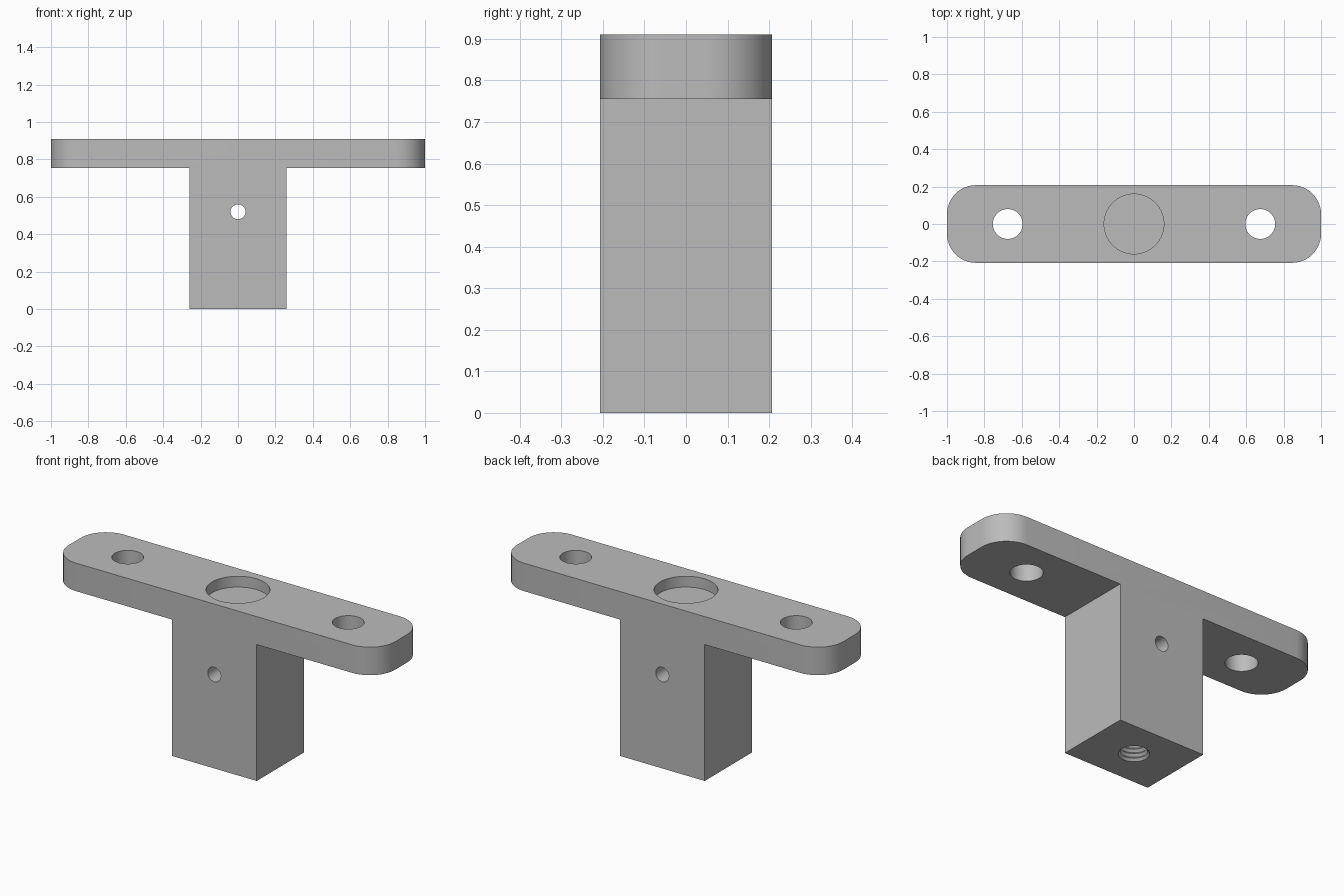
import bpy
import bmesh
import math
from mathutils import Matrix

HALF_Y = 0.2075
TOP, SHELF = 0.91, 0.755

cube = bpy.data.objects.get("Cube")
if cube:
    bpy.data.objects.remove(cube, do_unlink=True)

grey = bpy.data.materials.new("plain_grey")
grey.use_nodes = True
colour = (0.5, 0.5, 0.5, 1)
grey.diffuse_color = colour
grey.node_tree.nodes["Principled BSDF"].inputs["Base Color"].default_value = colour


def make_object(name, bm):
    bmesh.ops.recalc_face_normals(bm, faces=bm.faces)
    mesh = bpy.data.meshes.new(name)
    bm.to_mesh(mesh)
    bm.free()
    mesh.materials.append(grey)
    obj = bpy.data.objects.new(name, mesh)
    bpy.context.collection.objects.link(obj)
    return obj


def lathe(name, profile, centre, sides=48, tilt=0):
    """Closed solid of revolution from (radius, height) pairs."""
    bm = bmesh.new()
    rings = [[bm.verts.new((r * math.cos(math.tau * i / sides),
                            r * math.sin(math.tau * i / sides), z))
              for i in range(sides)] for r, z in profile]
    for low, high in zip(rings, rings[1:]):
        for i in range(sides):
            j = (i + 1) % sides
            bm.faces.new((low[i], low[j], high[j], high[i]))
    bm.faces.new(rings[0])
    bm.faces.new(rings[-1])
    bm.transform(Matrix.Translation(centre) @ Matrix.Rotation(tilt, 4, "X"))
    return make_object(name, bm)


# T-shaped body: profile pushed through the depth
half_outline = [(0.26, 0), (0.26, SHELF), (1, SHELF), (1, TOP)]
outline = half_outline + [(-x, z) for x, z in reversed(half_outline)]
bm = bmesh.new()
face = bm.faces.new([bm.verts.new((x, -HALF_Y, z)) for x, z in outline])
pushed = bmesh.ops.extrude_face_region(bm, geom=[face])
bmesh.ops.translate(bm, vec=(0, 2 * HALF_Y, 0),
                    verts=[v for v in pushed["geom"] if isinstance(v, bmesh.types.BMVert)])

# Rounded ends of the crossbar
corners = [e for e in bm.edges
           if all(abs(v.co.x) > 0.99 for v in e.verts)
           and abs(e.verts[0].co.z - e.verts[1].co.z) > 0.1]
bmesh.ops.bevel(bm, geom=corners, offset=0.155, offset_type="OFFSET",
                segments=12, profile=0.5, affect="EDGES")
body = make_object("mounting_bracket", bm)

# Mounting holes, round recess and cross pin hole
cutters = [lathe(f"{side}_hole_cutter", [(0.08, SHELF - 0.1), (0.08, TOP + 0.1)], (x, 0, 0))
           for side, x in (("left", 0.675), ("right", -0.675))]
cutters.append(lathe("recess_cutter", [(0.16, TOP - 0.06), (0.16, TOP + 0.1)], (0, 0, 0), 64))
cutters.append(lathe("pin_hole_cutter", [(0.04, -0.4), (0.04, 0.4)],
                     (0, 0, 0.52), 32, math.pi / 2))

# Threaded socket in the base
pitch, turns = 0.025, 16
thread = [(0.076, -0.05), (0.076, 0)]
for i in range(turns):
    thread += [(0.064, (i + 0.5) * pitch), (0.076, (i + 1) * pitch)]
cutters.append(lathe("thread_cutter", thread, (0, 0, 0)))

bpy.context.view_layer.objects.active = body
for cutter in cutters:
    cut = body.modifiers.new(cutter.name, "BOOLEAN")
    cut.operation = "DIFFERENCE"
    cut.solver = "EXACT"
    cut.object = cutter
    bpy.ops.object.modifier_apply(modifier=cut.name)
    bpy.data.objects.remove(cutter, do_unlink=True)

# Smooth curves, crisp edges
bpy.ops.object.select_all(action="DESELECT")
body.select_set(True)
bpy.ops.object.shade_smooth_by_angle(angle=math.radians(30))
